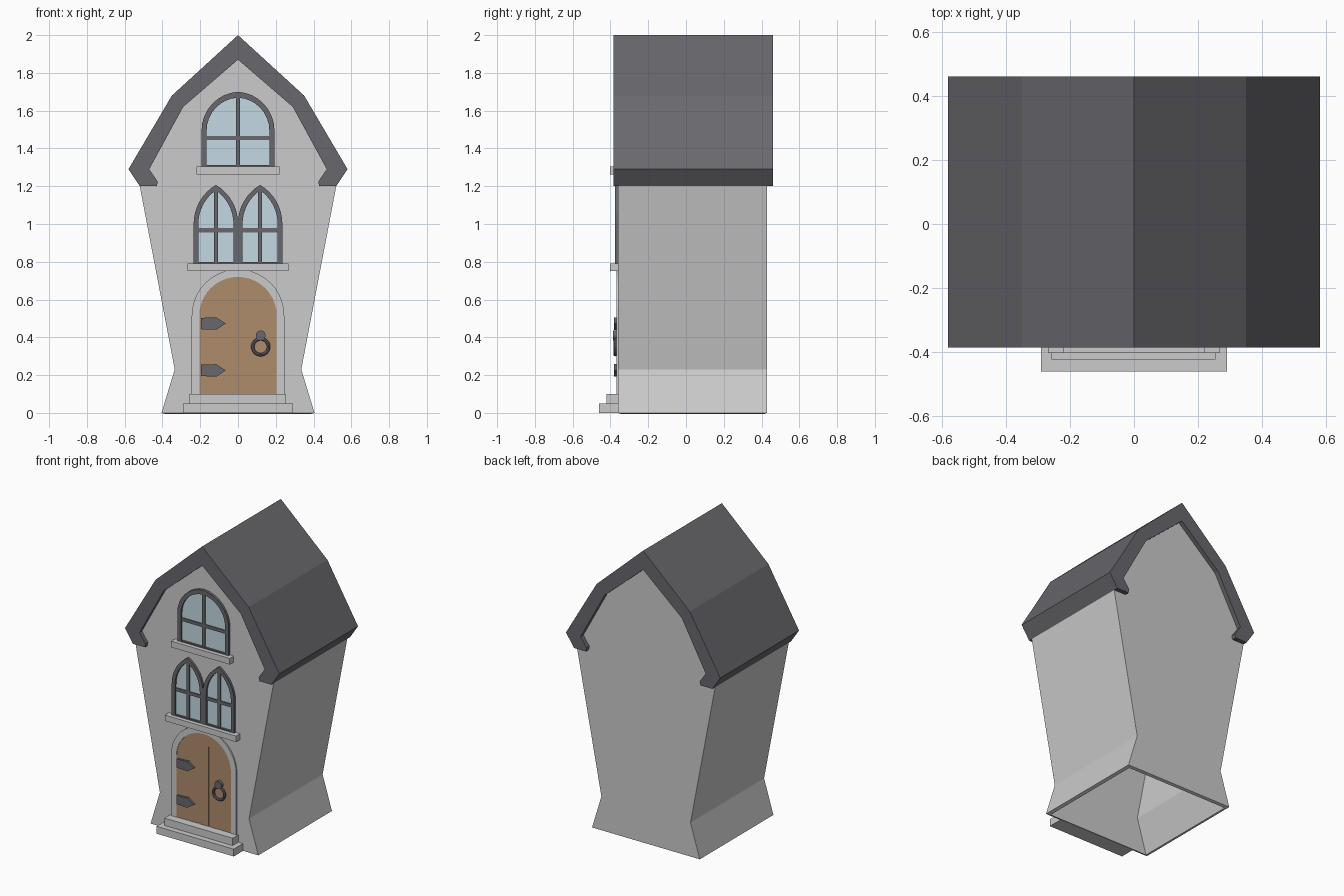
import bpy, bmesh, math

if "Cube" in bpy.data.objects:
    bpy.data.objects.remove(bpy.data.objects["Cube"])


def material(name, rgb):
    m = bpy.data.materials.new(name)
    m.diffuse_color = (*rgb, 1)
    m.use_nodes = True
    m.node_tree.nodes["Principled BSDF"].inputs["Base Color"].default_value = m.diffuse_color
    return m


SLATE = material("slate", (0.14, 0.14, 0.155))
GLASS = material("glass", (0.55, 0.69, 0.76))
WOOD = material("wood", (0.43, 0.264, 0.146))


def finish(bm, name, mat=None):
    bmesh.ops.recalc_face_normals(bm, faces=bm.faces)
    me = bpy.data.meshes.new(name)
    bm.to_mesh(me)
    bm.free()
    ob = bpy.data.objects.new(name, me)
    bpy.context.collection.objects.link(ob)
    if mat:
        me.materials.append(mat)
    return ob


def prism(name, pts, y0, y1, mat=None):
    """Extrude an (x, z) outline from y0 to y1."""
    bm = bmesh.new()
    a = [bm.verts.new((x, y0, z)) for x, z in pts]
    b = [bm.verts.new((x, y1, z)) for x, z in pts]
    bm.faces.new(a)
    bm.faces.new(b)
    for i in range(len(a)):
        j = (i + 1) % len(a)
        bm.faces.new((a[i], a[j], b[j], b[i]))
    return finish(bm, name, mat)


def box(name, x0, x1, y0, y1, z0, z1, mat=None):
    return prism(name, [(x0, z0), (x1, z0), (x1, z1), (x0, z1)], y0, y1, mat)


def frame(name, outer, inner, y0, y1, mat=None):
    """Ring between two outlines with equal point counts."""
    bm = bmesh.new()
    loops = [[bm.verts.new((x, y, z)) for x, z in pts]
             for pts, y in ((outer, y0), (inner, y0), (inner, y1), (outer, y1))]
    n = len(outer)
    for k in range(4):
        p, q = loops[k], loops[(k + 1) % 4]
        for i in range(n):
            j = (i + 1) % n
            bm.faces.new((p[i], p[j], q[j], q[i]))
    return finish(bm, name, mat)


def arch(cx, w, z0, spring, h, n=8):
    """Arched outline of half width w; rises above w give a pointed top."""
    c = (h * h - w * w) / (2 * w)
    r = w + c
    end = math.atan2(h, c)
    right = [(r * math.cos(end * i / n) - c, spring + r * math.sin(end * i / n))
             for i in range(n + 1)]
    left = [(-x, z) for x, z in right[-2::-1]]
    return [(cx + x, z) for x, z in [(w, z0)] + right + left + [(-w, z0)]]


def mirrored(half):
    """Complete a right-hand outline that ends on the axis."""
    return half + [(-x, z) for x, z in reversed(half) if x > 0]


# Hollow body, open underneath
body = prism("house_body", mirrored([(0.405, 0), (0.335, 0.23), (0.52, 1.2),
             (0.525, 1.28), (0.32, 1.65), (0, 1.93)]), -0.36, 0.43)
bm = bmesh.new()
bm.from_mesh(body.data)
bmesh.ops.delete(bm, geom=[f for f in bm.faces if f.normal.z < -0.99], context='FACES_ONLY')
bm.to_mesh(body.data)
bm.free()
shell = body.modifiers.new("walls", 'SOLIDIFY')
shell.thickness = 0.02
shell.offset = -1
shell.use_even_offset = True

# Gambrel roof with hooked eaves
outer = [(0.52, 1.2), (0.58, 1.29), (0.35, 1.68), (0, 2.0)]
inner = [(0.43, 1.2), (0.425, 1.225), (0.47, 1.29), (0.29, 1.62), (0, 1.87)]
roof = ([(-x, z) for x, z in outer[:-1]] + outer[::-1] + inner
        + [(-x, z) for x, z in inner[-2::-1]])
prism("roof", roof, -0.385, 0.46, SLATE)

# Steps and window sills
box("lower_step", -0.29, 0.29, -0.46, -0.35, 0, 0.05)
box("upper_step", -0.257, 0.255, -0.422, -0.35, 0.05, 0.1)
box("middle_sill", -0.268, 0.268, -0.403, -0.35, 0.75, 0.79)
box("upper_sill", -0.22, 0.22, -0.403, -0.35, 1.263, 1.305)


# Windows
def window(name, cx, w, z0, spring, h, t, bar_z):
    out = arch(cx, w, z0, spring, h)
    inn = arch(cx, w - t, z0 + 0.008, spring, h - t * 1.15)
    top = spring + h - t
    frame(name + "_frame", out, inn, -0.376, -0.355, SLATE)
    prism(name + "_glass", inn, -0.363, -0.355, GLASS)
    box(name + "_upright_bar", cx - 0.011, cx + 0.011, -0.371, -0.356, z0, top, SLATE)
    box(name + "_cross_bar", cx - w + t / 2, cx + w - t / 2, -0.370, -0.356,
        bar_z - 0.011, bar_z + 0.011, SLATE)


window("upper_window", 0, 0.193, 1.305, 1.495, 0.205, 0.027, 1.455)
for side, cx in (("left", -0.117), ("right", 0.117)):
    window(side + "_window", cx, 0.118, 0.79, 1.0, 0.207, 0.025, 0.967)

# Door and stone surround
door_line = arch(0, 0.205, 0.1, 0.515, 0.205, 10)
frame("door_surround", arch(0, 0.245, 0.1, 0.515, 0.245, 10), door_line, -0.369, -0.352)
door = prism("door", door_line, -0.366, -0.345, WOOD)
for i, x in enumerate((-0.115, -0.04, 0.04, 0.118)):
    cut = box(f"groove_cutter_{i}", x - 0.006, x + 0.006, -0.4, -0.3615, 0.09, 0.64, WOOD)
    cut.hide_render = True
    cut.hide_set(True)
    m = door.modifiers.new("groove", 'BOOLEAN')
    m.operation = 'DIFFERENCE'
    m.solver = 'EXACT'
    m.object = cut

# Hinges
for name, z in (("lower_hinge", 0.225), ("upper_hinge", 0.473)):
    prism(name, [(-0.195, z - 0.03), (-0.115, z - 0.033), (-0.065, z),
                 (-0.115, z + 0.033), (-0.195, z + 0.03)], -0.38, -0.36, SLATE)

# Knocker
bpy.ops.mesh.primitive_torus_add(location=(0.12, -0.375, 0.35), rotation=(math.pi / 2, 0, 0),
                                 major_radius=0.042, minor_radius=0.009,
                                 major_segments=24, minor_segments=8)
ring = bpy.context.object
ring.name = "knocker_ring"
bpy.ops.mesh.primitive_cylinder_add(vertices=16, radius=0.026, depth=0.026,
                                    location=(0.12, -0.373, 0.41), rotation=(math.pi / 2, 0, 0))
knob = bpy.context.object
knob.name = "knocker_mount"
for ob in (ring, knob):
    ob.data.materials.append(SLATE)
    ob.select_set(True)
bpy.ops.object.shade_smooth_by_angle()
